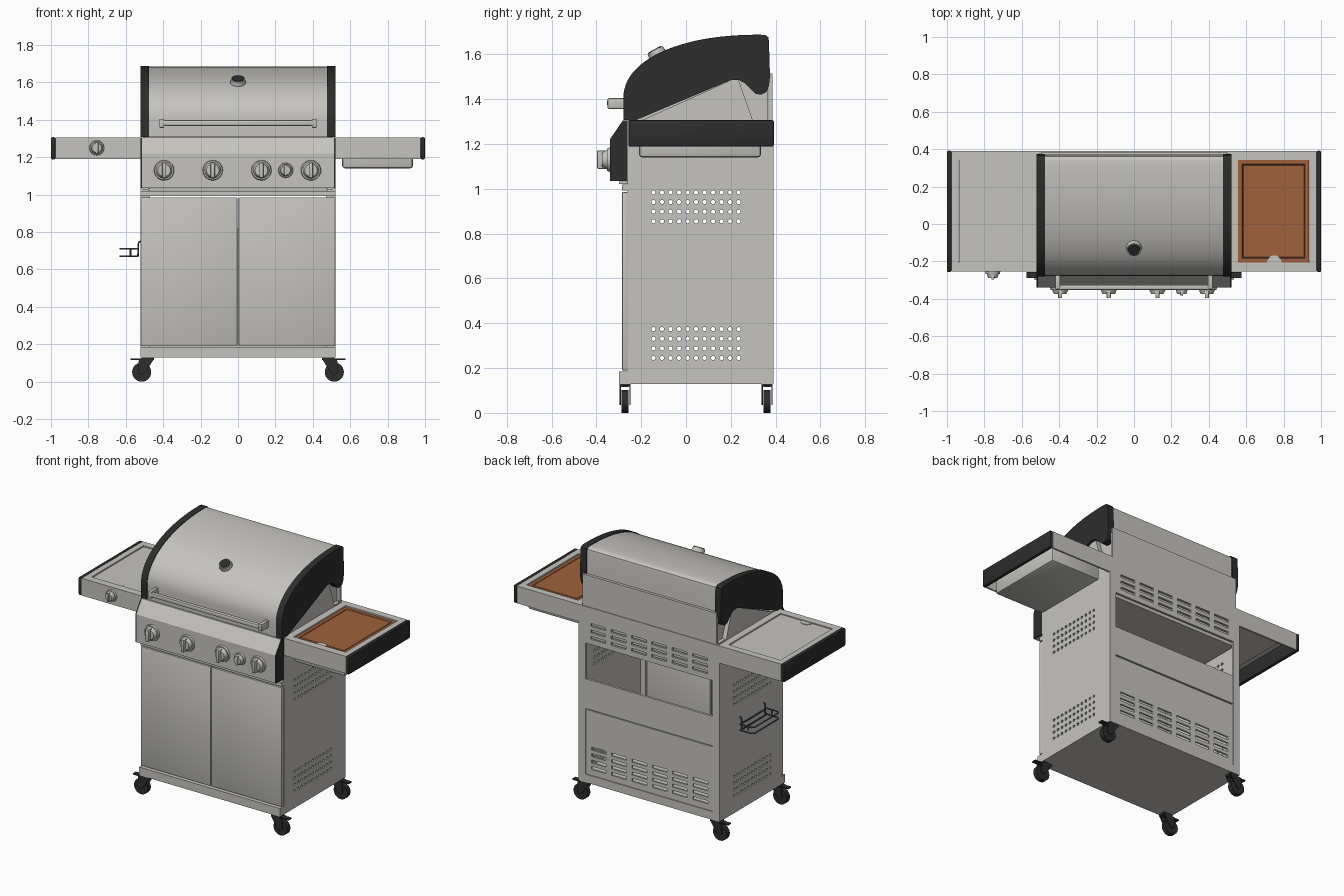
import bpy, bmesh, math
from mathutils import Matrix, Vector

if "Cube" in bpy.data.objects:
    bpy.data.objects.remove(bpy.data.objects["Cube"])


def material(name, rgb):
    m = bpy.data.materials.new(name)
    m.use_nodes = True
    m.diffuse_color = (*rgb, 1)
    m.node_tree.nodes["Principled BSDF"].inputs["Base Color"].default_value = (*rgb, 1)
    return m


STEEL = material("brushed steel", (0.56, 0.55, 0.52))
BLACK = material("black enamel", (0.026, 0.026, 0.026))
BOARD = material("board brown", (0.35, 0.12, 0.045))
WIRE = material("dark wire", (0.09, 0.09, 0.09))


def finish(name, bm, mat, smooth=False):
    bmesh.ops.recalc_face_normals(bm, faces=bm.faces)
    me = bpy.data.meshes.new(name)
    bm.to_mesh(me)
    bm.free()
    ob = bpy.data.objects.new(name, me)
    bpy.context.collection.objects.link(ob)
    if mat:
        me.materials.append(mat)
    if smooth:
        bpy.ops.object.select_all(action='DESELECT')
        ob.select_set(True)
        bpy.context.view_layer.objects.active = ob
        bpy.ops.object.shade_smooth_by_angle(angle=math.radians(35))
    return ob


def add_box(bm, xs, ys, zs):
    size = [abs(a[1] - a[0]) for a in (xs, ys, zs)]
    mid = [(a[0] + a[1]) / 2 for a in (xs, ys, zs)]
    bmesh.ops.create_cube(bm, size=1, matrix=Matrix.Translation(mid) @ Matrix.Diagonal((*size, 1)))


def box(name, xs, ys, zs, mat=STEEL, bevel=0):
    bm = bmesh.new()
    add_box(bm, xs, ys, zs)
    if bevel:
        bmesh.ops.bevel(bm, geom=bm.edges[:], offset=bevel, segments=2, affect='EDGES', profile=0.5)
    return finish(name, bm, mat, bool(bevel))


def prism(name, outline, xs, mat=STEEL, smooth=False):
    """Extrude a (y, z) outline along x."""
    bm = bmesh.new()
    f = bm.faces.new([bm.verts.new((xs[0], y, z)) for y, z in outline])
    ext = bmesh.ops.extrude_face_region(bm, geom=[f])["geom"]
    bmesh.ops.translate(bm, vec=(xs[1] - xs[0], 0, 0), verts=[v for v in ext if isinstance(v, bmesh.types.BMVert)])
    return finish(name, bm, mat, smooth)


def add_cone(bm, base, axis, r1, r2, depth, seg):
    axis = Vector(axis).normalized()
    m = Matrix.Translation(Vector(base) + axis * depth / 2) @ axis.to_track_quat('Z', 'Y').to_matrix().to_4x4()
    bmesh.ops.create_cone(bm, cap_ends=True, segments=seg, radius1=r1, radius2=r2, depth=depth, matrix=m)


def cone(name, base, axis, r1, r2, depth, mat=STEEL, seg=28):
    bm = bmesh.new()
    add_cone(bm, base, axis, r1, r2, depth, seg)
    return finish(name, bm, mat, True)


def wire(name, pts, closed=False, r=0.005):
    cu = bpy.data.curves.new(name, 'CURVE')
    cu.dimensions = '3D'
    cu.bevel_depth, cu.bevel_resolution = r, 1
    sp = cu.splines.new('POLY')
    sp.points.add(len(pts) - 1)
    for p, co in zip(sp.points, pts):
        p.co = (*co, 1)
    sp.use_cyclic_u = closed
    cu.materials.append(WIRE)
    bpy.context.collection.objects.link(bpy.data.objects.new(name, cu))


def cut(bm, targets):
    cutter = finish("cutter", bm, None)
    for ob in targets:
        mod = ob.modifiers.new("cut", 'BOOLEAN')
        mod.operation, mod.solver, mod.object = 'DIFFERENCE', 'EXACT', cutter
        bpy.context.view_layer.objects.active = ob
        bpy.ops.object.modifier_apply(modifier=mod.name)
    bpy.data.objects.remove(cutter)


# Cabinet shell: base, sides with round vents, front frame and doors
box("base", (-0.52, 0.52), (-0.30, 0.39), (0.13, 0.185))
sides = []
for s, side in ((-1, "right"), (1, "left")):
    sides.append(box(side + "_side_panel", (s * 0.508, s * 0.52), (-0.26, 0.39), (0.185, 1.305)))
    box(side + "_front_post", (s * 0.47, s * 0.508), (-0.26, -0.245), (0.185, 1.03))
    box(side + "_rear_post", (s * 0.47, s * 0.508), (0.376, 0.39), (0.185, 1.06))
    box(side + "_door", (s * 0.004, s * 0.52), (-0.285, -0.261), (0.19, 0.985), bevel=0.003)
box("front_rail", (-0.52, 0.52), (-0.285, -0.255), (0.992, 1.02))
box("drip_lip", (-0.48, 0.48), (-0.30, -0.255), (1.022, 1.032))
holes = bmesh.new()
for z0 in (0.245, 0.855):
    for row in range(4):
        for col in range(11):
            add_cone(holes, (-0.6, -0.145 + col * 0.038, z0 + row * 0.043), (1, 0, 0), 0.0095, 0.0095, 1.2, 10)
cut(holes, sides)

# Back: slotted panels above and below an open window
upper = box("rear_upper_panel", (-0.52, 0.52), (0.376, 0.39), (1.06, 1.305))
lower = box("rear_lower_panel", (-0.47, 0.47), (0.372, 0.384), (0.185, 0.615))
box("rear_middle_panel", (-0.47, 0.47), (0.372, 0.387), (0.622, 0.82))
slots = bmesh.new()
for z0, rows in ((0.235, 4), (1.105, 3)):
    for row in range(rows):
        for col in range(6):
            x, z = -0.375 + col * 0.15, z0 + row * 0.043
            add_box(slots, (x - 0.055, x + 0.055), (0.34, 0.42), (z - 0.01, z + 0.01))
cut(slots, [upper, lower])

# Firebox with raised triangular cheeks and rear guard
box("firebox", (-0.5, 0.5), (-0.26, 0.36), (1.05, 1.308))
prism("firebox_cheeks", [(-0.21, 1.30), (0.2, 1.485), (0.235, 1.485), (0.30, 1.30)], (-0.505, 0.505))
box("rear_guard", (-0.495, 0.495), (0.368, 0.386), (1.305, 1.515))

# Lid: curved hood between black end caps
arc = []
for i in range(25):
    t = math.radians(90 * i / 24)
    arc.append((0.33 - 0.61 * max(math.cos(t), 0) ** 0.92, 1.40 + 0.288 * math.sin(t) ** 0.92))
rear = [(0.355, 1.686), (0.367, 1.677), (0.37, 1.66)]
wave = [(0.375, 1.5), (0.37, 1.46), (0.358, 1.432), (0.335, 1.42), (0.31, 1.425), (0.287, 1.447),
        (0.262, 1.472), (0.235, 1.486), (0.205, 1.486), (0.175, 1.475), (-0.22, 1.308)]
prism("lid", [(-0.276, 1.308)] + [(y + 0.003, z - 0.003) for y, z in arc]
      + [(y - 0.005, z - 0.004) for y, z in rear] + [(0.365, 1.308)], (-0.476, 0.476), STEEL, True)
for s, side in ((-1, "right"), (1, "left")):
    prism(side + "_lid_cap", [(-0.28, 1.308)] + arc + rear + wave, (s * 0.475, s * 0.52), BLACK, True)
    box(side + "_handle_bracket", (s * 0.395, s * 0.42), (-0.35, -0.27), (1.357, 1.405), bevel=0.005)
box("lid_handle", (-0.40, 0.40), (-0.352, -0.325), (1.368, 1.398), bevel=0.008)
gauge_axis = Vector((0, -0.477, 0.879))
gauge_at = Vector((0, -0.125, 1.595))
cone("gauge_bezel", gauge_at, gauge_axis, 0.042, 0.038, 0.028)
cone("gauge_dial", gauge_at + gauge_axis * 0.026, gauge_axis, 0.033, 0.032, 0.006, BLACK)

# Control panel with dark ends
panel = [(-0.282, 1.305), (-0.34, 1.22), (-0.34, 1.035), (-0.26, 1.035), (-0.26, 1.305)]
prism("control_panel", panel, (-0.512, 0.512))
for s, side in ((-1, "right"), (1, "left")):
    prism(side + "_control_panel_end", panel, (s * 0.512, s * 0.52), BLACK)


def knob(name, x, y, z, r):
    out = (0, -1, 0)
    cone(name + "_bezel", (x, y, z), out, r, r * 0.94, 0.012)
    cone(name + "_body", (x, y - 0.012, z), out, r * 0.8, r * 0.62, 0.022)
    box(name + "_grip", (x - r * 0.2, x + r * 0.2), (y - r * 1.05, y - 0.01), (z - r * 0.75, z + r * 0.75), bevel=0.004)


for i, x in enumerate((-0.395, -0.135, 0.125, 0.255, 0.39)):
    knob("knob_%d" % (i + 1), x, -0.34, 1.13, 0.04 if i == 3 else 0.054)
knob("side_burner_knob", -0.755, -0.255, 1.25, 0.04)

# Side shelves: hollow skirts, rim, end cap and recessed middle
for s, side in ((-1, "right"), (1, "left")):
    def part(name, x0, x1, ys, zs, mat=STEEL, bevel=0):
        return box(side + "_shelf_" + name, (s * x0, s * x1), ys, zs, mat, bevel)
    part("front", 0.52, 0.976, (-0.255, -0.243), (1.19, 1.305))
    part("rear", 0.52, 0.976, (0.378, 0.39), (1.19, 1.305))
    part("inner_rim", 0.52, 0.555, (-0.243, 0.378), (1.288, 1.305))
    part("outer_rim", 0.938, 0.976, (-0.243, 0.378), (1.288, 1.305))
    part("front_rim", 0.555, 0.938, (-0.243, -0.205), (1.288, 1.305))
    part("rear_rim", 0.555, 0.938, (0.343, 0.378), (1.288, 1.305))
    part("end_cap", 0.976, 1.0, (-0.257, 0.392), (1.188, 1.307), BLACK, 0.008)
    cone(side + "_shelf_finger_notch", (s * 0.75, -0.205, 1.285), (0, 0, 1), 0.038, 0.038, 0.016)
box("side_burner_cover", (-0.936, -0.557), (-0.21, 0.341), (1.28, 1.298))
box("shelf_tray", (0.557, 0.936), (-0.21, 0.335), (1.14, 1.28), bevel=0.015)

# Cutting board with a juice groove
bm = bmesh.new()
add_box(bm, (0.557, 0.936), (-0.205, 0.341), (1.275, 1.297))
top = max(bm.faces, key=lambda f: f.calc_center_median().z)
for width, depth in ((0.03, 0), (0.005, -0.006), (0.005, 0.006)):
    bmesh.ops.inset_region(bm, faces=[top], thickness=width, depth=depth)
finish("cutting_board", bm, BOARD)

# Wire rack hung on the right side
for z in (0.67, 0.71):
    wire("rack_loop", [(-0.535, -0.09, z), (-0.615, -0.09, z), (-0.63, -0.075, z), (-0.63, 0.175, z),
                       (-0.615, 0.19, z), (-0.535, 0.19, z)], True)
for y in (-0.075, 0.175):
    wire("rack_hook", [(-0.52, y, 0.75), (-0.532, y, 0.745), (-0.535, y, 0.67)])
    wire("rack_strut", [(-0.575, y - 0.01, 0.71), (-0.575, y - 0.01, 0.67)])

# Swivel casters
for s, side in ((-1, "right"), (1, "left")):
    for y, end in ((-0.272, "front"), (0.362, "rear")):
        name = side + "_" + end + "_caster_"
        x = s * 0.515
        cone(name + "wheel", (x, y - 0.016, 0.051), (0, 1, 0), 0.051, 0.051, 0.032, BLACK)
        box(name + "plate", (s * 0.45, s * 0.515), (y - 0.025, y + 0.025), (0.117, 0.131), BLACK)
        box(name + "brake", (s * 0.515, s * 0.575), (y - 0.016, y + 0.016), (0.115, 0.123), BLACK)
        for side_y in (y - 0.022, y + 0.022):
            bm = bmesh.new()
            bm.faces.new([bm.verts.new((s * px, side_y - 0.003, pz)) for px, pz in
                          ((0.45, 0.12), (0.53, 0.12), (0.535, 0.05), (0.515, 0.035), (0.495, 0.05))])
            ext = bmesh.ops.extrude_face_region(bm, geom=bm.faces[:])["geom"]
            bmesh.ops.translate(bm, vec=(0, 0.006, 0), verts=[v for v in ext if isinstance(v, bmesh.types.BMVert)])
            finish(name + "fork", bm, BLACK)
